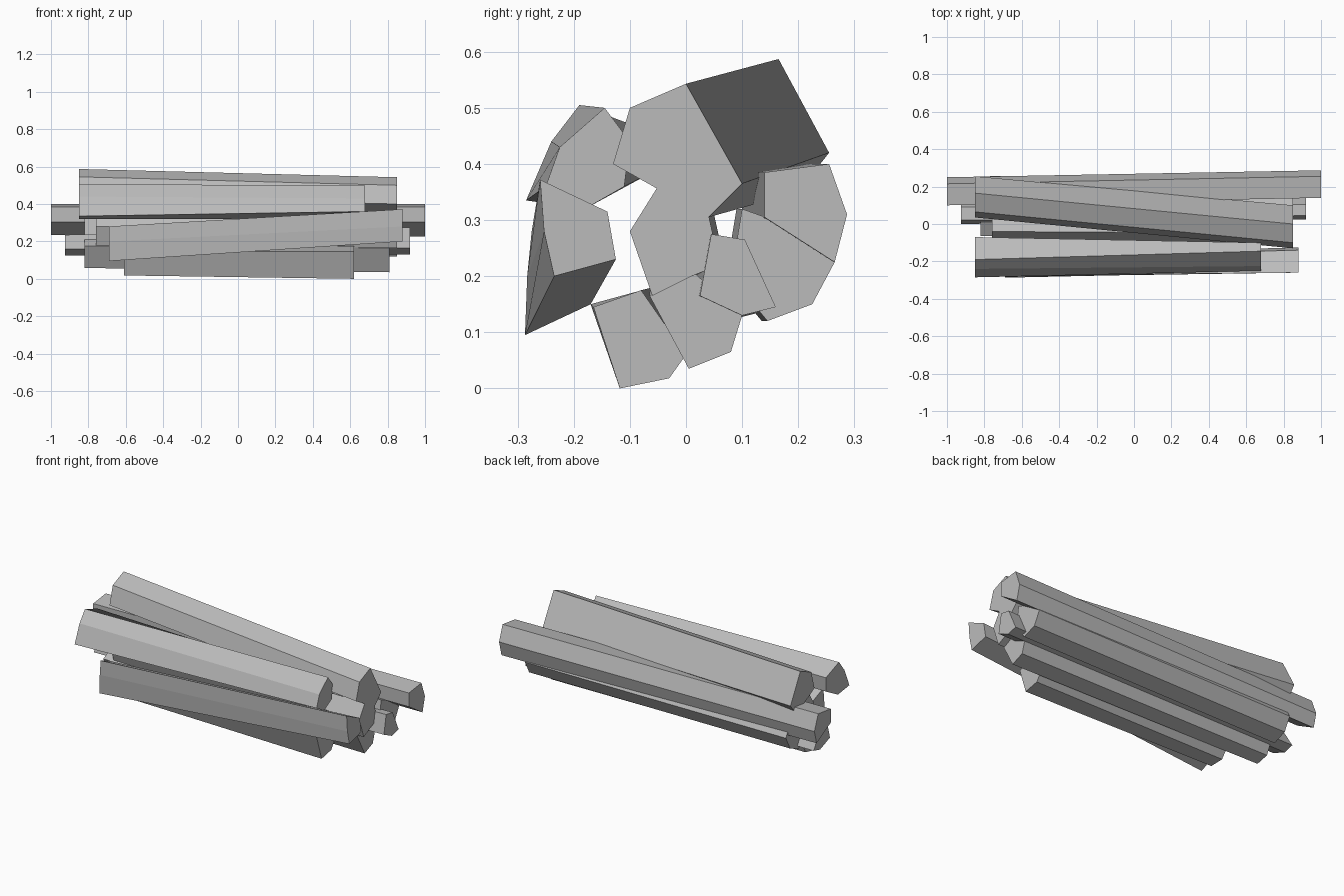
import bpy, bmesh

grey = bpy.data.materials.new("weathered grey")
grey.diffuse_color = (0.5, 0.5, 0.5, 1)


def log(name, x0, x1, right, left=None, shift=(0, 0)):
    """Rough-hewn log along x: (y, z) outline at each end, or a shifted copy."""
    if left is None:
        left = [(y + shift[0], z + shift[1]) for y, z in right]
    bm = bmesh.new()
    a = [bm.verts.new((x0, y, z)) for y, z in left]
    b = [bm.verts.new((x1, y, z)) for y, z in right]
    bm.faces.new(a)
    bm.faces.new(b)
    n = len(a)
    for i in range(n):
        j = (i + 1) % n
        bm.faces.new((a[i], a[j], b[j], b[i]))
    bmesh.ops.recalc_face_normals(bm, faces=bm.faces)
    me = bpy.data.meshes.new(name)
    bm.to_mesh(me)
    bm.free()
    me.materials.append(grey)
    ob = bpy.data.objects.new(name, me)
    bpy.context.collection.objects.link(ob)


# Upper logs
log("top_log", -0.85, 0.85,
    [(-0.13, 0.40), (-0.10, 0.50), (0.0, 0.543), (0.10, 0.365), (0.04, 0.305)],
    [(0.035, 0.44), (0.065, 0.545), (0.165, 0.587), (0.255, 0.42), (0.20, 0.35)])
log("upper_front_log", -0.85, 0.68,
    [(-0.25, 0.36), (-0.225, 0.43), (-0.145, 0.50), (-0.10, 0.44), (-0.11, 0.36), (-0.18, 0.32)],
    [(-0.285, 0.335), (-0.24, 0.44), (-0.19, 0.505), (-0.07, 0.46), (-0.07, 0.38), (-0.18, 0.32)])
log("upper_back_log", -1.0, 1.0,
    [(0.14, 0.385), (0.255, 0.40), (0.287, 0.31), (0.265, 0.225), (0.14, 0.305)],
    [(0.10, 0.385), (0.215, 0.40), (0.25, 0.31), (0.23, 0.235), (0.10, 0.305)])

# Middle logs
log("slanted_front_log", -0.69, 0.88,
    [(-0.26, 0.372), (-0.14, 0.315), (-0.125, 0.23), (-0.235, 0.20), (-0.253, 0.28)],
    [(-0.275, 0.28), (-0.18, 0.24), (-0.17, 0.15), (-0.287, 0.095), (-0.283, 0.20)])
log("centre_log", -0.76, 0.85,
    [(-0.05, 0.36), (0.04, 0.31), (0.06, 0.22), (0.01, 0.20), (-0.06, 0.165), (-0.10, 0.28)],
    shift=(0.01, 0.0))
log("inner_back_log", -0.925, 0.92,
    [(0.045, 0.275), (0.105, 0.265), (0.16, 0.145), (0.10, 0.13), (0.025, 0.165)],
    [(0.02, 0.235), (0.09, 0.235), (0.15, 0.14), (0.09, 0.125), (0.0, 0.16)])
log("lower_back_log", -0.82, 0.85,
    [(0.10, 0.32), (0.24, 0.27), (0.265, 0.225), (0.225, 0.15), (0.145, 0.12), (0.08, 0.20)],
    shift=(-0.01, 0.0))

# Lower logs
log("bottom_front_log", -0.61, 0.62,
    [(-0.118, 0.0), (-0.03, 0.018), (0.0, 0.06), (-0.08, 0.175), (-0.165, 0.145)],
    [(-0.115, 0.018), (-0.03, 0.02), (0.0, 0.06), (-0.06, 0.18), (-0.17, 0.15)])
log("bottom_middle_log", -0.82, 0.81,
    [(0.005, 0.035), (0.08, 0.065), (0.10, 0.13), (0.01, 0.21), (-0.065, 0.165)],
    [(0.0, 0.058), (0.075, 0.075), (0.10, 0.13), (0.01, 0.21), (-0.065, 0.175)])
